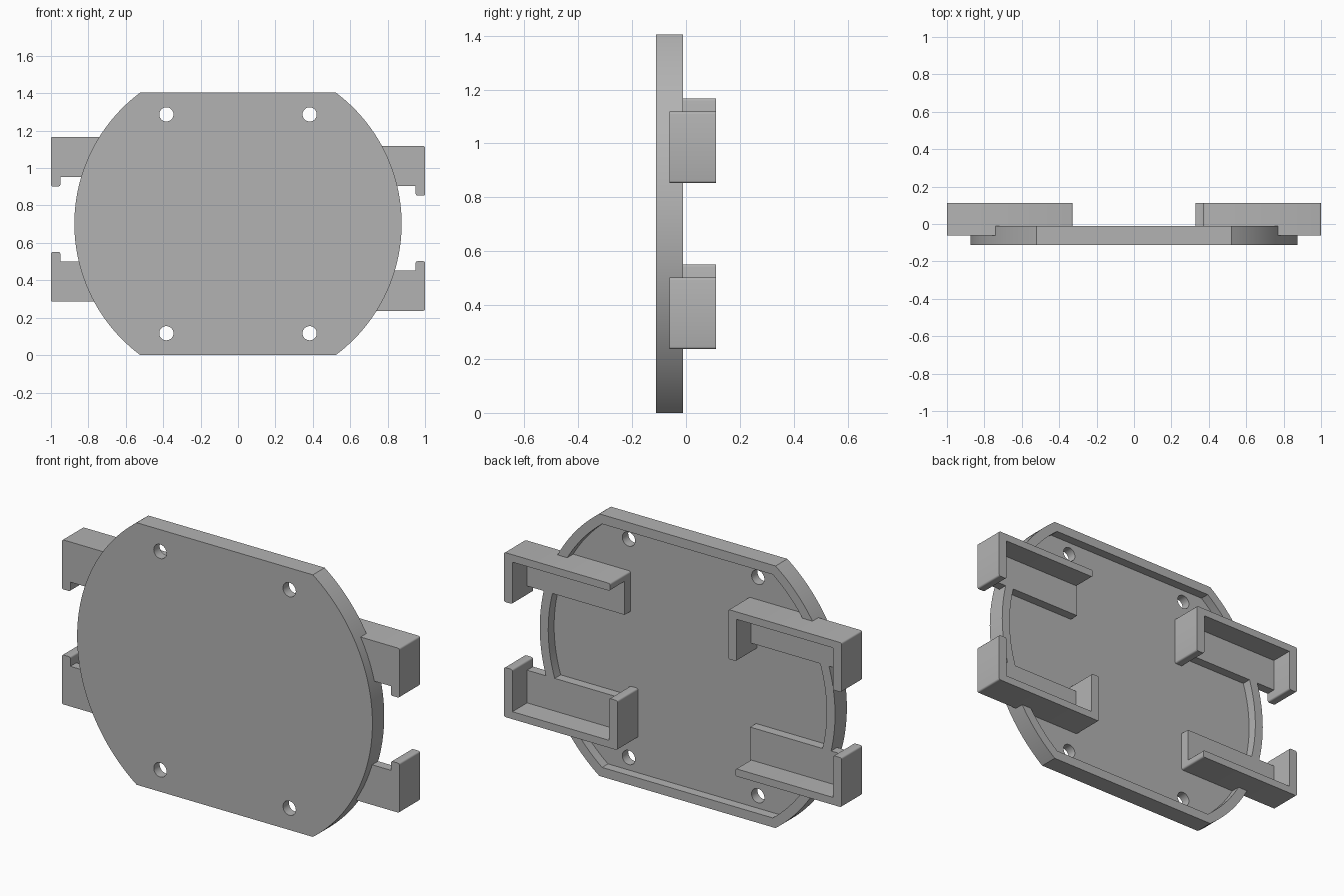
import bpy, bmesh, math

if "Cube" in bpy.data.objects:
    bpy.data.objects.remove(bpy.data.objects["Cube"], do_unlink=True)

grey = bpy.data.materials.new("plain grey")
grey.use_nodes = True
grey.diffuse_color = (0.45, 0.45, 0.45, 1)
grey.node_tree.nodes["Principled BSDF"].inputs["Base Color"].default_value = (0.45, 0.45, 0.45, 1)

FRONT, FLOOR, RIM, BACK = -0.112, -0.062, -0.012, 0.112
MID = 0.702
WALL, SHELF = 0.05, 0.04


def add_prism(bm, points, y0, y1, bevel=0.0):
    """Extrude an (x, z) outline along y, optionally rounding its convex corners."""
    part = bmesh.new()
    face = part.faces.new([part.verts.new((x, y0, z)) for x, z in points])
    ext = bmesh.ops.extrude_face_region(part, geom=[face])
    for v in ext["geom"]:
        if isinstance(v, bmesh.types.BMVert):
            v.co.y = y1
    bmesh.ops.recalc_face_normals(part, faces=part.faces)
    if bevel:
        edges = [e for e in part.edges if e.is_convex
                 and abs(e.verts[0].co.y - e.verts[1].co.y) > 0.01]
        bmesh.ops.bevel(part, geom=edges, offset=bevel, segments=3,
                        profile=0.5, affect='EDGES')
    mesh = bpy.data.meshes.new("part")
    part.to_mesh(mesh)
    part.free()
    bm.from_mesh(mesh)
    bpy.data.meshes.remove(mesh)


def finish(name, bm):
    mesh = bpy.data.meshes.new(name)
    bm.to_mesh(mesh)
    bm.free()
    mesh.materials.append(grey)
    obj = bpy.data.objects.new(name, mesh)
    bpy.context.collection.objects.link(obj)
    return obj


def select(obj):
    bpy.ops.object.select_all(action='DESELECT')
    obj.select_set(True)
    bpy.context.view_layer.objects.active = obj


def disc_outline(radius, half_height, steps=48):
    """Circle cut flat at the top and bottom."""
    a = math.asin(half_height / radius)
    arc = [-a + 2 * a * i / steps for i in range(steps + 1)]
    return [(side * radius * math.cos(t), MID + side * radius * math.sin(t))
            for side in (1, -1) for t in arc]


# Base plate, with a pocket in the back and four screw holes
bm = bmesh.new()
add_prism(bm, disc_outline(0.875, MID), FRONT, RIM)
plate = finish("base_plate", bm)

bm = bmesh.new()
add_prism(bm, disc_outline(0.825, MID - WALL), FLOOR, RIM + 0.1)
cutters = [finish("pocket_cutter", bm)]
bm = bmesh.new()
for sx in (-1, 1):
    for sz in (-1, 1):
        ring = [2 * math.pi * i / 32 for i in range(32)]
        add_prism(bm, [(sx * 0.383 + 0.038 * math.cos(t),
                        MID + sz * 0.585 + 0.038 * math.sin(t)) for t in ring],
                  FRONT - 0.1, RIM + 0.2)
cutters.append(finish("hole_cutter", bm))

select(plate)
for cutter in cutters:
    cutter.hide_render = True
    mod = plate.modifiers.new("cut", 'BOOLEAN')
    mod.operation, mod.solver, mod.object = 'DIFFERENCE', 'EXACT', cutter
    bpy.ops.object.modifier_apply(modifier=mod.name)
    bpy.data.objects.remove(cutter, do_unlink=True)
bpy.ops.object.shade_smooth_by_angle(angle=math.radians(30))


# Brackets: a shelf with an outer lip, a web against the plate,
# and on one diagonal pair an inner lip as well
def bracket(name, sx, base, sz, closed):
    lip, web = 0.265, 0.215
    length = 0.672 if closed else 0.628

    def place(points):
        return [(sx * (1 - u), base + sz * v) for u, v in points]

    frame = [(0, lip), (0, 0), (length, 0)]
    if closed:
        frame += [(length, lip), (length - WALL, lip), (length - WALL, SHELF)]
    else:
        frame += [(length, SHELF)]
    frame += [(WALL, SHELF), (WALL, lip)]
    end = length - WALL / 2 if closed else length
    start, low = WALL / 2, SHELF / 2
    bm = bmesh.new()
    add_prism(bm, place(frame), FLOOR, BACK, bevel=0.009)
    add_prism(bm, place([(start, low), (end, low), (end, web), (start, web)]), FLOOR, RIM)
    select(finish(name, bm))
    bpy.ops.object.shade_smooth_by_angle(angle=math.radians(35))


for sx, side in ((-1, "right"), (1, "left")):
    for sz, level in ((-1, "upper"), (1, "lower")):
        closed = sx == sz
        offset = 0.465 if closed else 0.416
        bracket(f"{level}_{side}_bracket", sx, MID - sz * offset, sz, closed)
